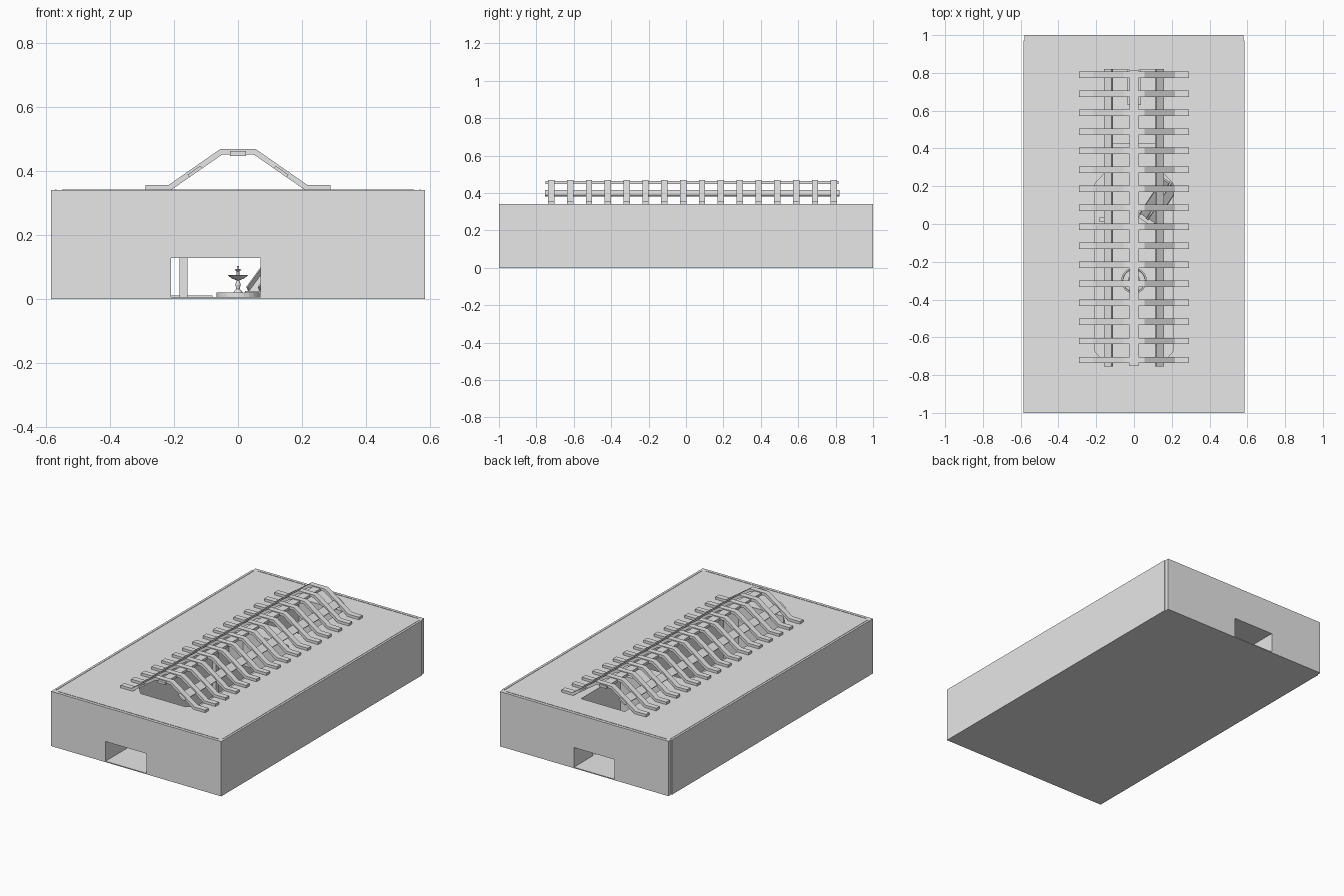
import bpy, bmesh, math
from mathutils import Vector, Matrix

if "Cube" in bpy.data.objects:
    bpy.data.objects.remove(bpy.data.objects["Cube"], do_unlink=True)

grey = bpy.data.materials.new("plain grey")
grey.use_nodes = True
grey.diffuse_color = (0.8, 0.8, 0.8, 1)
grey.node_tree.nodes["Principled BSDF"].inputs["Base Color"].default_value = (0.8, 0.8, 0.8, 1)


def finish(name, bm):
    bmesh.ops.recalc_face_normals(bm, faces=bm.faces)
    mesh = bpy.data.meshes.new(name)
    bm.to_mesh(mesh)
    bm.free()
    mesh.materials.append(grey)
    obj = bpy.data.objects.new(name, mesh)
    bpy.context.collection.objects.link(obj)
    return obj


def prism(name, points, axis, lo, hi):
    """Extrude an (x, z) outline along y, or an (x, y) outline along z."""
    bm = bmesh.new()
    place = (lambda p: (p[0], lo, p[1])) if axis == "y" else (lambda p: (p[0], p[1], lo))
    face = bm.faces.new([bm.verts.new(place(p)) for p in points])
    side = bmesh.ops.extrude_face_region(bm, geom=[face])["geom"]
    step = Vector((0, hi - lo, 0) if axis == "y" else (0, 0, hi - lo))
    bmesh.ops.translate(bm, vec=step, verts=[v for v in side if isinstance(v, bmesh.types.BMVert)])
    return finish(name, bm)


def box(name, x0, x1, y0, y1, z0, z1):
    return prism(name, [(x0, y0), (x1, y0), (x1, y1), (x0, y1)], "z", z0, z1)


def beam(name, start, end, width, thick):
    """Rectangular bar between two points, its width kept level."""
    a, b = Vector(start), Vector(end)
    along = (b - a).normalized()
    across = along.cross(Vector((0, 0, 1))).normalized()
    up = across.cross(along)
    bm = bmesh.new()
    bmesh.ops.create_cube(bm, size=1)
    turn = Matrix((along, across, up)).transposed().to_4x4()
    size = Matrix.Diagonal(((b - a).length, width, thick, 1))
    bm.transform(Matrix.Translation((a + b) / 2) @ turn @ size)
    return finish(name, bm)


def carve(target, cutter):
    cutter.hide_render = True
    mod = target.modifiers.new("opening", "BOOLEAN")
    mod.operation, mod.solver, mod.object = "DIFFERENCE", "EXACT", cutter
    bpy.context.view_layer.objects.active = target
    bpy.ops.object.modifier_apply(modifier=mod.name)
    bpy.data.objects.remove(cutter, do_unlink=True)


# Building block with its hall, passage and rear skylight
FLOOR, ROOF = 0.006, 0.34
building = box("building", -0.585, 0.585, -1, 1, 0, ROOF)
hall = [(-0.21, -0.67), (-0.155, -0.735), (0.155, -0.735), (0.21, -0.67),
        (0.21, 0.21), (0.155, 0.27), (-0.155, 0.27), (-0.21, 0.21)]
carve(building, prism("hall_cutter", hall, "z", FLOOR, 0.5))
carve(building, box("passage_cutter", -0.21, 0.07, -1.1, 1.1, FLOOR, 0.128))
carve(building, box("skylight_cutter", -0.15, 0.15, 0.43, 0.815, FLOOR + 0.001, 0.5))
for s in (-1, 1):
    x = sorted((s * 0.579, s * 0.7))
    carve(building, box("corner_cutter", *x, 0.972, 1.1, -0.1, 0.5))

# Thin seams around the roof edge
for s in (-1, 1):
    box("roof_seam_side", s * 0.57 - 0.002, s * 0.57 + 0.002, -0.97, 0.97, ROOF, ROOF + 0.002)
    box("roof_seam_end", -0.55, 0.55, s * 0.98 - 0.002, s * 0.98 + 0.002, ROOF, ROOF + 0.002)

# Roof rafters: one bent profile repeated along the length
half = [(0.29, 0.34), (0.29, 0.356), (0.217, 0.356), (0.056, 0.468)]
under = [(0.05, 0.451), (0.21, 0.34)]
flip = lambda pts: [(-x, z) for x, z in reversed(pts)]
profile = half + flip(half) + flip(under) + under
for i in range(16):
    y = -0.72 + i * 0.1007
    prism(f"rafter_{i + 1}", profile, "y", y - 0.017, y + 0.017)

# Long beams tying the rafters together
box("ridge_beam", -0.025, 0.025, -0.752, 0.815, 0.447, 0.463)
for s, side in ((1, "left"), (-1, "right")):
    outline = [(s * 0.158, 0.382), (s * 0.118, 0.410), (s * 0.112, 0.402), (s * 0.152, 0.374)]
    shifted = [(x, z + 0.006) for x, z in outline]
    prism(f"{side}_purlin", shifted, "y", -0.755, 0.82)

# Fountain: lathed profile of basin, stem and two bowls
lathe = [(0.001, 0.006), (0.068, 0.006), (0.068, 0.02), (0.06, 0.02), (0.058, 0.012),
         (0.018, 0.012), (0.012, 0.024), (0.006, 0.03), (0.008, 0.045), (0.005, 0.058),
         (0.02, 0.064), (0.032, 0.074), (0.018, 0.069), (0.004, 0.072), (0.004, 0.086),
         (0.013, 0.092), (0.004, 0.092), (0.003, 0.102), (0.0, 0.102)]
bm = bmesh.new()
verts = [bm.verts.new((r, 0, z)) for r, z in lathe]
edges = [bm.edges.new(pair) for pair in zip(verts, verts[1:])]
bmesh.ops.spin(bm, geom=verts + edges, cent=(0, 0, 0), axis=(0, 0, 1),
               angle=math.tau, steps=24)
bmesh.ops.remove_doubles(bm, verts=bm.verts, dist=0.0002)
fountain = finish("fountain", bm)
fountain.location = (0, -0.3, 0)

# Pair of moving stairs with handrails, rising diagonally to the left
run, across = Vector((0.12, 0.185, 0.165)), Vector((0.045, -0.029, 0))
for i in range(2):
    foot = Vector((0.05, 0.045, 0.015)) + across * i
    beam(f"stair_ramp_{i + 1}", foot, foot + run, 0.04, 0.014)
    for s in (-1, 1):
        rail = foot + across * s * 0.4 + Vector((0, 0, 0.013))
        beam("stair_handrail", rail, rail + run, 0.005, 0.024)
beam("stair_base", (0.06, 0.01, 0.015), (0.085, 0.049, 0.015), 0.09, 0.018)

# Hall fittings: column, low bench and rear footbridge
box("column", -0.183, -0.158, 0.01, 0.035, FLOOR, 0.3)
box("low_bench", -0.209, -0.08, 0.05, 0.075, FLOOR, 0.011)
box("rear_footbridge", -0.035, 0.038, 0.63, 0.815, 0.14, 0.16)
